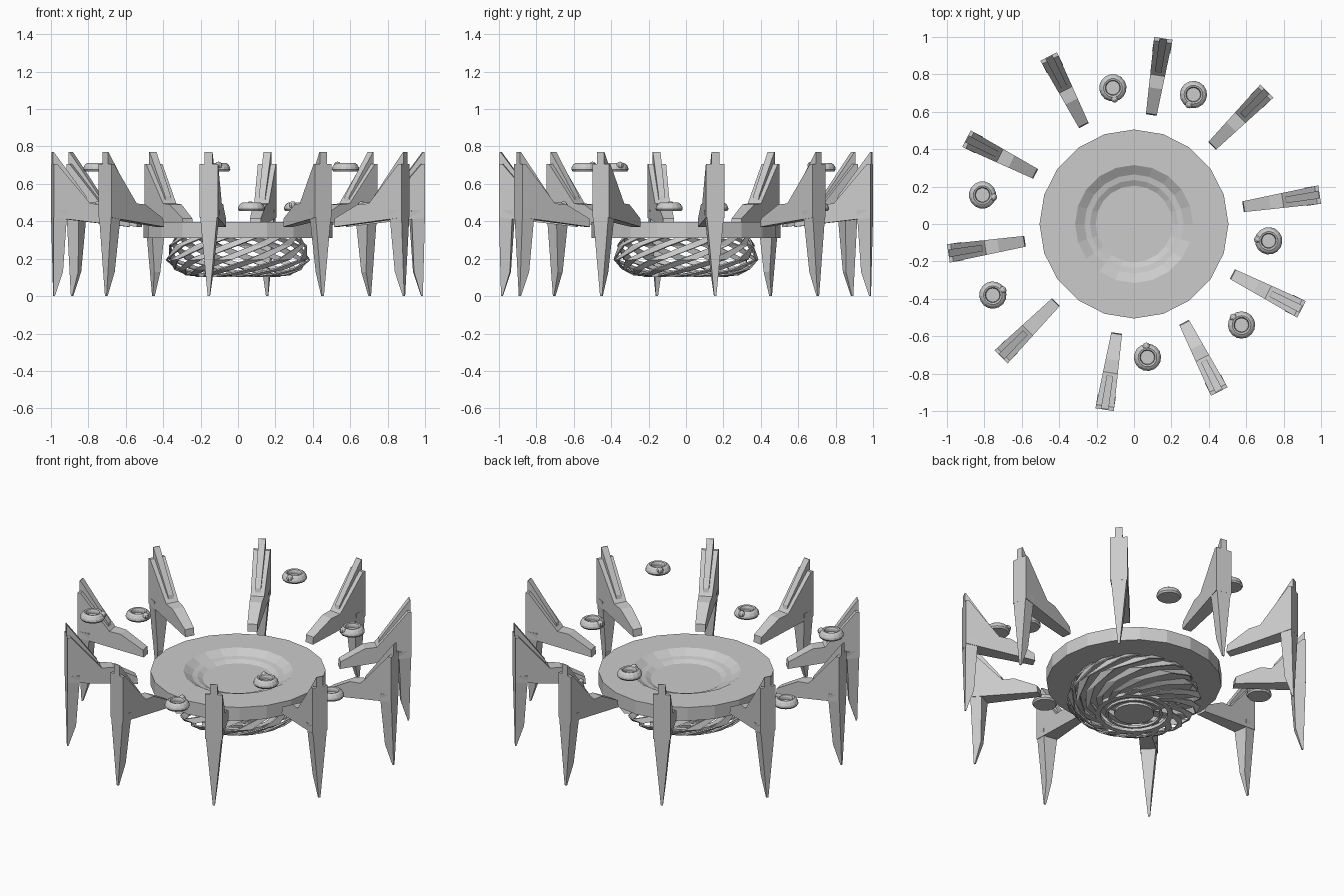
import bpy, bmesh
from math import sin, cos, pi, radians, atan2

if "Cube" in bpy.data.objects:
    bpy.data.objects.remove(bpy.data.objects["Cube"])


def add(name, mesh, loc=(0, 0, 0), rot=0):
    ob = bpy.data.objects.new(name, mesh)
    ob.location = loc
    ob.rotation_euler = (0, 0, rot)
    bpy.context.collection.objects.link(ob)
    return ob


def to_mesh(bm, name):
    bmesh.ops.recalc_face_normals(bm, faces=bm.faces[:])
    me = bpy.data.meshes.new(name)
    bm.to_mesh(me)
    bm.free()
    return me


def lathe(name, profile, sides, closed=False):
    """Spin (radius, z) points; open profiles get flat caps."""
    bm = bmesh.new()
    rings = [[bm.verts.new((r * cos(2 * pi * i / sides), r * sin(2 * pi * i / sides), z))
              for i in range(sides)] for r, z in profile]
    pairs = list(zip(rings, rings[1:]))
    if closed:
        pairs.append((rings[-1], rings[0]))
    else:
        bm.faces.new(rings[0])
        bm.faces.new(rings[-1])
    for a, b in pairs:
        for i in range(sides):
            j = (i + 1) % sides
            bm.faces.new((a[i], a[j], b[j], b[i]))
    return to_mesh(bm, name)


def slab(name, profile, width):
    """Flat (radius, z) outline with thickness width(radius, z) along y."""
    bm = bmesh.new()
    left = [bm.verts.new((r, width(r, z) / 2, z)) for r, z in profile]
    right = [bm.verts.new((r, -width(r, z) / 2, z)) for r, z in profile]
    bm.faces.new(left)
    bm.faces.new(right[::-1])
    for i in range(len(profile)):
        j = (i + 1) % len(profile)
        bm.faces.new((left[i], left[j], right[j], right[i]))
    return to_mesh(bm, name)


# Dished round table top
add("table_top", lathe("table_top", [
    (0.36, 0.31), (0.505, 0.31), (0.505, 0.395), (0.315, 0.395),
    (0.265, 0.365), (0.235, 0.36), (0.205, 0.345)], 20))

# Basket of twisted slats under the table
path = [(0.335, 0.315, 0), (0.365, 0.27, -20), (0.385, 0.195, -50),
        (0.34, 0.145, -75), (0.28, 0.115, -98), (0.21, 0.108, -120)]
bm = bmesh.new()
slats = 14
for s in range(slats):
    base = 2 * pi * s / slats
    rows = []
    for r, z, deg in path:
        row = []
        for side in (-1, 1):
            a = base + radians(deg + side * 6.5)
            row.append(bm.verts.new((r * cos(a), r * sin(a), z)))
        rows.append(row)
    for a, b in zip(rows, rows[1:]):
        bm.faces.new((a[0], a[1], b[1], b[0]))
basket = add("slat_basket", to_mesh(bm, "slat_basket"))
solid = basket.modifiers.new("thickness", "SOLIDIFY")
solid.thickness = 0.008
solid.offset = 0

# Base ring and hub disc of the basket
add("basket_ring", lathe("basket_ring", [
    (0.195, 0.103), (0.225, 0.103), (0.225, 0.123), (0.195, 0.123)], 20, True))
add("basket_inner_ring", lathe("basket_inner_ring", [
    (0.15, 0.103), (0.165, 0.103), (0.165, 0.118), (0.15, 0.118)], 20, True))
add("basket_hub", lathe("basket_hub", [(0.115, 0.105), (0.115, 0.12)], 20))


# Ten chairs around the table: seat with back, raised back rib, tapered leg
def seat_width(r, z):
    return 0.058 + 0.1 * (r - 0.59)


seat = slab("chair_seat", [
    (0.59, 0.37), (0.595, 0.415), (0.735, 0.49), (0.805, 0.495),
    (0.985, 0.705), (1.005, 0.705), (1.005, 0.42)], seat_width)
rib = slab("chair_back_rib", [
    (0.81, 0.47), (0.825, 0.535), (1.0, 0.77), (1.005, 0.77), (1.005, 0.6), (0.93, 0.55)],
    lambda r, z: seat_width(r, z) * 0.42)
leg = slab("chair_leg", [
    (1.0, 0.0), (1.005, 0.46), (0.93, 0.46), (0.935, 0.40), (0.95, 0.13), (0.992, 0.0)],
    lambda r, z: 0.012 + 0.086 * z / 0.46)
for i in range(10):
    a = radians(9 + 36 * i)
    for mesh in (seat, rib, leg):
        add(f"{mesh.name}_{i + 1}", mesh, rot=a)

# Seven floating rounded bowls, each with a knob towards the table
bowl = lathe("bowl", [
    (0.066, 0.0), (0.073, 0.01), (0.071, 0.022), (0.062, 0.037), (0.05, 0.045),
    (0.041, 0.042), (0.037, 0.03), (0.037, 0.016)], 16)
bm = bmesh.new()
bmesh.ops.create_uvsphere(bm, u_segments=8, v_segments=6, radius=0.02)
bmesh.ops.translate(bm, vec=(0.06, 0, 0.032), verts=bm.verts[:])
knob = to_mesh(bm, "bowl_knob")
HIGH, LOW = 0.667, 0.455
spots = [(-0.113, 0.728, HIGH), (0.318, 0.692, LOW), (0.72, -0.09, LOW),
         (0.575, -0.54, HIGH), (0.072, -0.713, LOW), (-0.755, -0.38, HIGH),
         (-0.81, 0.155, LOW)]
for i, (x, y, z) in enumerate(spots):
    a = atan2(-y, -x)
    add(f"bowl_{i + 1}", bowl, (x, y, z), a)
    add(f"bowl_knob_{i + 1}", knob, (x, y, z), a)
